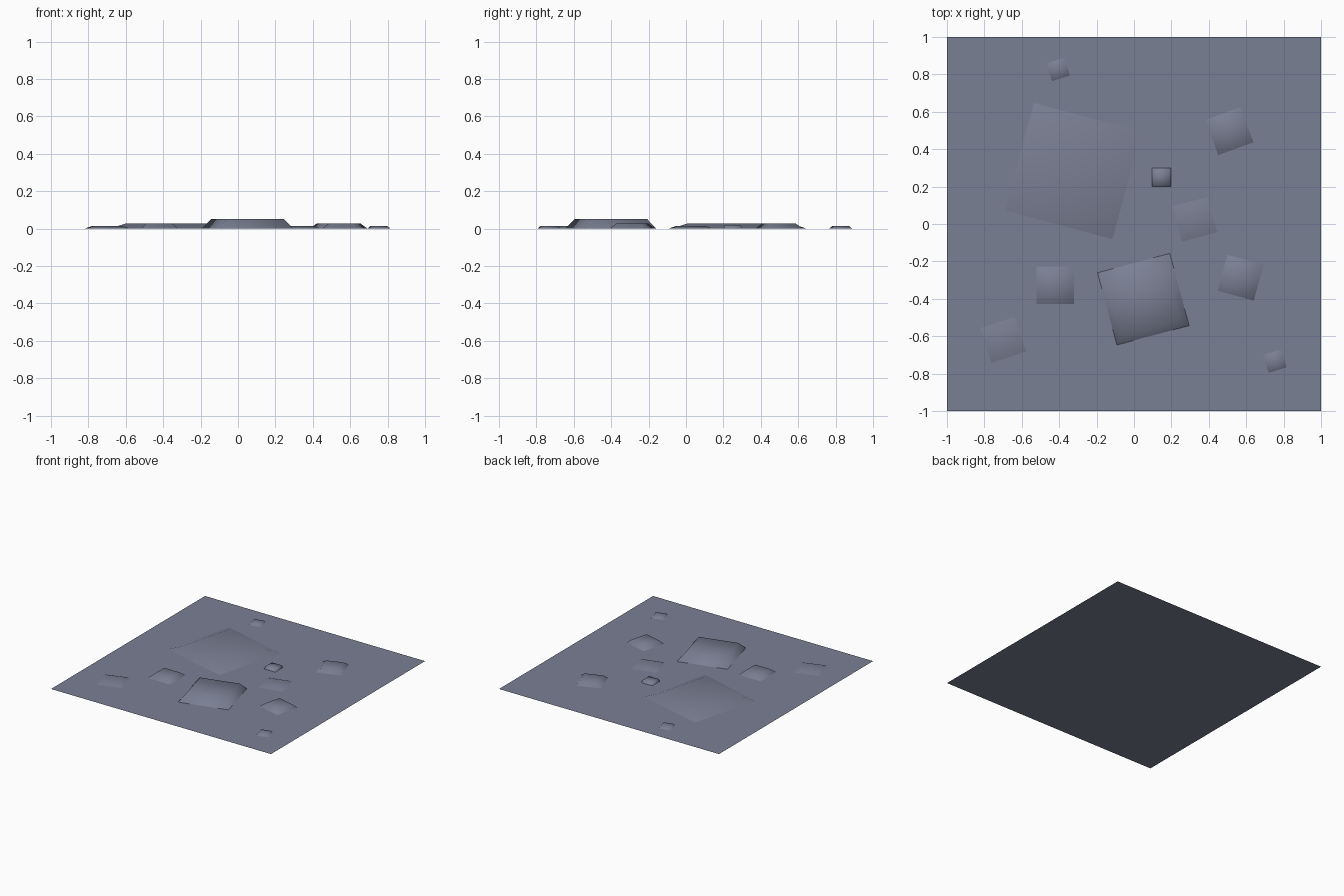
import bpy, bmesh, math

if "Cube" in bpy.data.objects:
    bpy.data.objects.remove(bpy.data.objects["Cube"])

mat = bpy.data.materials.new("slate grey")
mat.diffuse_color = (0.195, 0.215, 0.295, 1)
mat.use_nodes = True
mat.node_tree.nodes["Principled BSDF"].inputs["Base Color"].default_value = mat.diffuse_color


def add_object(name, bm, smooth):
    mesh = bpy.data.meshes.new(name)
    bm.to_mesh(mesh)
    bm.free()
    for p in mesh.polygons:
        p.use_smooth = smooth
    mesh.materials.append(mat)
    ob = bpy.data.objects.new(name, mesh)
    bpy.context.collection.objects.link(ob)
    return ob


def raised_slab(name, x, y, size, angle, height, inset):
    """Square slab with sloping sides and an open underside."""
    bm = bmesh.new()
    signs = [(-1, -1), (1, -1), (1, 1), (-1, 1)]
    h = size / 2
    low = [bm.verts.new((sx * h, sy * h, 0)) for sx, sy in signs]
    t = h - inset
    top = [bm.verts.new((sx * t, sy * t, height)) for sx, sy in signs]
    bm.faces.new(top)
    for i in range(4):
        j = (i + 1) % 4
        bm.faces.new((low[i], low[j], top[j], top[i]))
    ob = add_object(name, bm, True)
    ob.location = (x, y, 0)
    ob.rotation_euler.z = math.radians(angle)


# flat base sheet
bm = bmesh.new()
bmesh.ops.create_grid(bm, x_segments=1, y_segments=1, size=1)
add_object("base_sheet", bm, False)

# raised slabs: name, x, y, size, angle, height, inset
for slab in [
    ("wide_slab", -0.325, 0.283, 0.595, -15, 0.027, 0.072),
    ("tall_slab", 0.05, -0.402, 0.40, 15, 0.053, 0.043),
    ("medium_slab_back", 0.51, 0.497, 0.2, 20, 0.027, 0.03),
    ("medium_slab_left", -0.42, -0.328, 0.2, 0, 0.027, 0.03),
    ("medium_slab_right", 0.57, -0.287, 0.2, -15, 0.027, 0.03),
    ("shallow_slab_middle", 0.325, 0.025, 0.195, 15, 0.014, 0.033),
    ("shallow_slab_left", -0.70, -0.62, 0.195, 18, 0.014, 0.033),
    ("small_slab_middle", 0.147, 0.25, 0.1, 0, 0.02, 0.008),
    ("small_slab_front", 0.753, -0.733, 0.1, 17, 0.014, 0.014),
    ("small_slab_back", -0.405, 0.827, 0.1, 17, 0.014, 0.014),
]:
    raised_slab(*slab)
